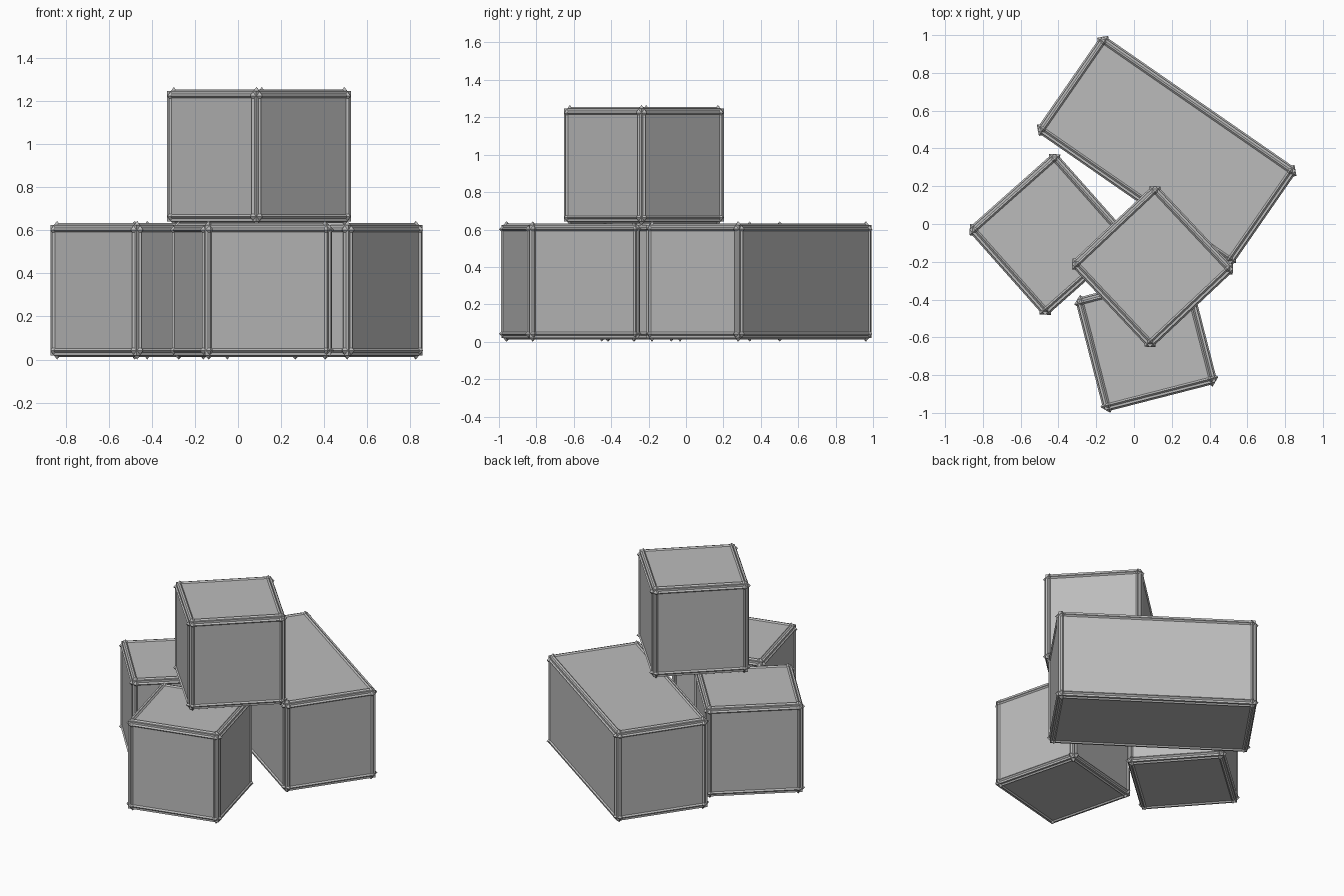
import bpy
import bmesh
from math import radians
from mathutils import Matrix, Vector

default = bpy.data.objects.get("Cube")
if default:
    bpy.data.objects.remove(default, do_unlink=True)

EDGE = 0.28      # half distance between rod centres
ROD = 0.031      # rod radius, diamond section
KNOB = 0.042     # corner knob radius
PANEL = 0.022    # panel offset outside the rod centres
SIGNS = (-1, 1)

grey = bpy.data.materials.new("crate grey")
grey.use_nodes = True
colour = (0.5, 0.5, 0.5, 1)
grey.diffuse_color = colour
grey.node_tree.nodes["Principled BSDF"].inputs["Base Color"].default_value = colour


def add_object(name, bm, place):
    bmesh.ops.recalc_face_normals(bm, faces=bm.faces)
    mesh = bpy.data.meshes.new(name)
    bm.to_mesh(mesh)
    bm.free()
    mesh.materials.append(grey)
    obj = bpy.data.objects.new(name, mesh)
    obj.matrix_world = place
    bpy.context.collection.objects.link(obj)


def add_crate(name, x, y, z, turn, half_length=EDGE):
    place = Matrix.Translation((x, y, z)) @ Matrix.Rotation(radians(turn), 4, "Z")
    half = Vector((half_length, EDGE, EDGE))

    # Plain body
    bm = bmesh.new()
    size = [2 * (h + PANEL) for h in half]
    bmesh.ops.create_cube(bm, size=1, matrix=Matrix.Diagonal((*size, 1)))
    add_object(name + "_body", bm, place)

    # Diamond rods along the twelve edges
    bm = bmesh.new()
    turns = (Matrix.Rotation(radians(90), 4, "Y"),
             Matrix.Rotation(radians(90), 4, "X"), Matrix())
    for axis in range(3):
        for a in SIGNS:
            for b in SIGNS:
                centre = Vector((0, 0, 0))
                centre[(axis + 1) % 3] = a * half[(axis + 1) % 3]
                centre[(axis + 2) % 3] = b * half[(axis + 2) % 3]
                bmesh.ops.create_cone(
                    bm, cap_ends=True, segments=4, radius1=ROD, radius2=ROD,
                    depth=2 * half[axis],
                    matrix=Matrix.Translation(centre) @ turns[axis])
    add_object(name + "_edge_rods", bm, place)

    # Octahedral knobs on the eight corners
    bm = bmesh.new()
    for sx in SIGNS:
        for sy in SIGNS:
            for sz in SIGNS:
                corner = Vector((sx * half.x, sy * half.y, sz * half.z))
                bmesh.ops.create_uvsphere(
                    bm, u_segments=4, v_segments=2, radius=KNOB,
                    matrix=Matrix.Translation(corner))
    add_object(name + "_corner_knobs", bm, place)


floor_z = EDGE + KNOB
add_crate("left_small_crate", -0.445, -0.055, floor_z, 41.6)
add_crate("front_small_crate", 0.065, -0.618, floor_z, 14.4)
add_crate("back_long_crate", 0.173, 0.39, floor_z, -34.7, half_length=0.6)
add_crate("top_small_crate", 0.098, -0.225, floor_z + 2 * (EDGE + ROD), 43.2)
